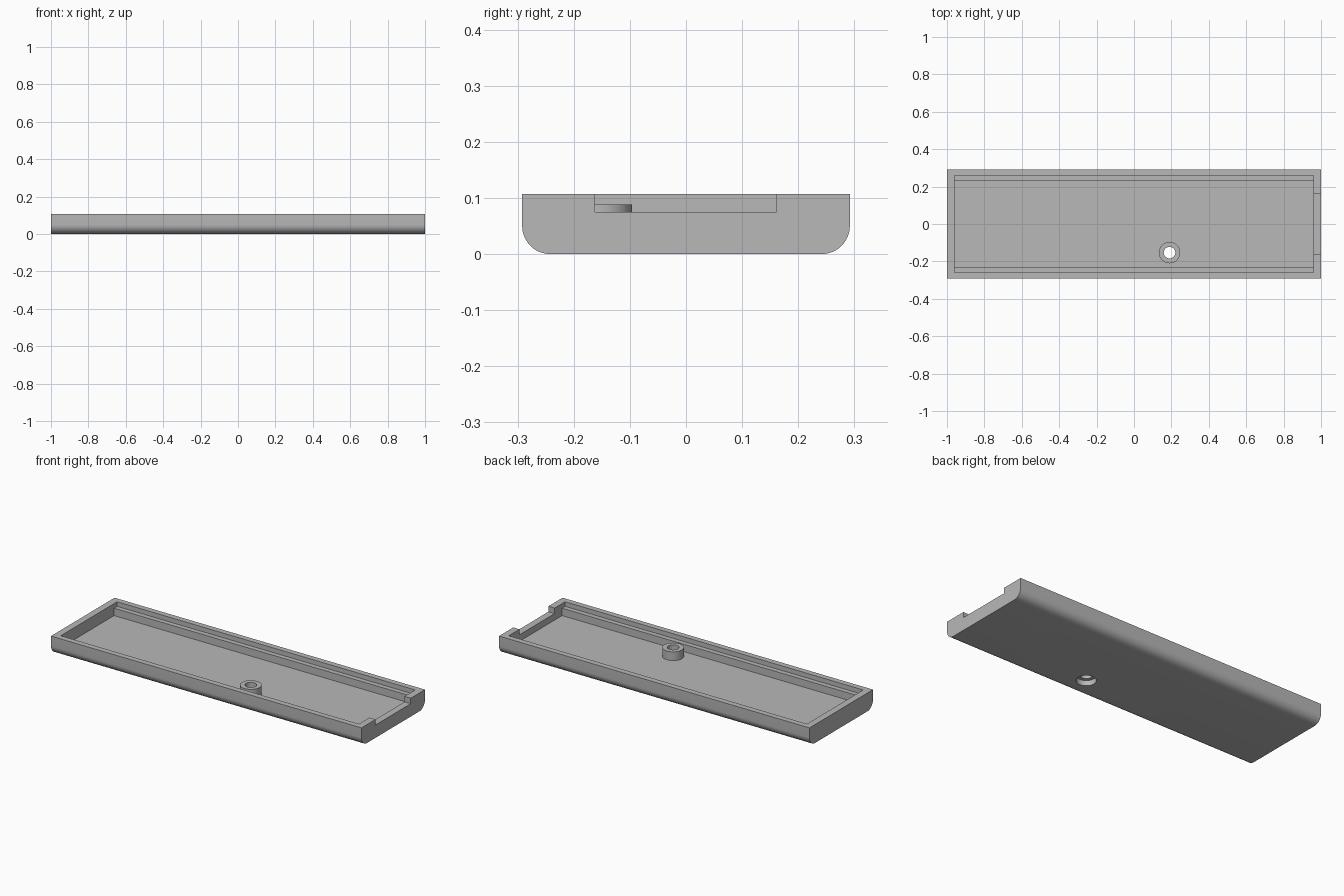
import bpy, bmesh, math

cube = bpy.data.objects.get("Cube")
if cube:
    bpy.data.objects.remove(cube, do_unlink=True)

grey = bpy.data.materials.new("plain grey")
grey.use_nodes = True
colour = (0.48, 0.48, 0.48, 1)
grey.diffuse_color = colour
grey.node_tree.nodes["Principled BSDF"].inputs["Base Color"].default_value = colour

LENGTH, HALF_W, HEIGHT, FILLET = 2.0, 0.292, 0.107, 0.05
FLOOR, LEDGE, NOTCH, BOSS_TOP = 0.037, 0.08, 0.075, 0.088
HOLE = (0.19, -0.153)


def add_mesh(name, bm):
    bmesh.ops.recalc_face_normals(bm, faces=bm.faces)
    mesh = bpy.data.meshes.new(name)
    bm.to_mesh(mesh)
    bm.free()
    mesh.materials.append(grey)
    obj = bpy.data.objects.new(name, mesh)
    bpy.context.collection.objects.link(obj)
    return obj


def box(name, x0, x1, y0, y1, z0, z1):
    bm = bmesh.new()
    bmesh.ops.create_cube(bm, size=1)
    bmesh.ops.scale(bm, vec=(x1 - x0, y1 - y0, z1 - z0), verts=bm.verts)
    bmesh.ops.translate(bm, vec=((x0 + x1) / 2, (y0 + y1) / 2, (z0 + z1) / 2), verts=bm.verts)
    return add_mesh(name, bm)


def cylinder(name, radius, z0, z1):
    bm = bmesh.new()
    bmesh.ops.create_cone(bm, cap_ends=True, segments=48, radius1=radius,
                          radius2=radius, depth=z1 - z0)
    bmesh.ops.translate(bm, vec=(*HOLE, (z0 + z1) / 2), verts=bm.verts)
    return add_mesh(name, bm)


def combine(target, tool, operation):
    bpy.context.view_layer.objects.active = target
    mod = target.modifiers.new(operation.lower(), 'BOOLEAN')
    mod.operation, mod.object, mod.solver = operation, tool, 'EXACT'
    bpy.ops.object.modifier_apply(modifier=mod.name)
    bpy.data.objects.remove(tool, do_unlink=True)


# Outer shell: section with rounded lower edges, swept along x
section = [(HALF_W, HEIGHT), (-HALF_W, HEIGHT)]
for side, start in ((-1, math.pi), (1, 1.5 * math.pi)):
    for i in range(13):
        a = start + i * math.pi / 24
        section.append((side * (HALF_W - FILLET) + FILLET * math.cos(a),
                        FILLET + FILLET * math.sin(a)))
bm = bmesh.new()
end = bm.faces.new([bm.verts.new((-LENGTH / 2, y, z)) for y, z in section])
swept = bmesh.ops.extrude_face_region(bm, geom=[end])
bmesh.ops.translate(bm, vec=(LENGTH, 0, 0),
                    verts=[v for v in swept["geom"] if isinstance(v, bmesh.types.BMVert)])
tray = add_mesh("enclosure_tray", bm)

# Cavity with a ledge along both long walls, and the open notch in the end wall
combine(tray, box("cavity", -0.96, 0.96, -0.231, 0.231, FLOOR, 0.2), 'DIFFERENCE')
combine(tray, box("ledge_recess", -0.96, 0.96, -0.259, 0.259, LEDGE, 0.2), 'DIFFERENCE')
combine(tray, box("end_notch", 0.9, 1.1, -0.162, 0.161, NOTCH, 0.2), 'DIFFERENCE')

# Screw boss with a through hole and a wider seat underneath
combine(tray, cylinder("screw_boss", 0.057, FLOOR - 0.01, BOSS_TOP), 'UNION')
combine(tray, cylinder("screw_hole", 0.031, -0.1, 0.2), 'DIFFERENCE')
combine(tray, cylinder("screw_head_seat", 0.052, -0.1, 0.03), 'DIFFERENCE')

# Smooth curves with crisp edges
bpy.ops.object.select_all(action='DESELECT')
tray.select_set(True)
bpy.context.view_layer.objects.active = tray
bpy.ops.object.shade_smooth_by_angle(angle=math.radians(30))
